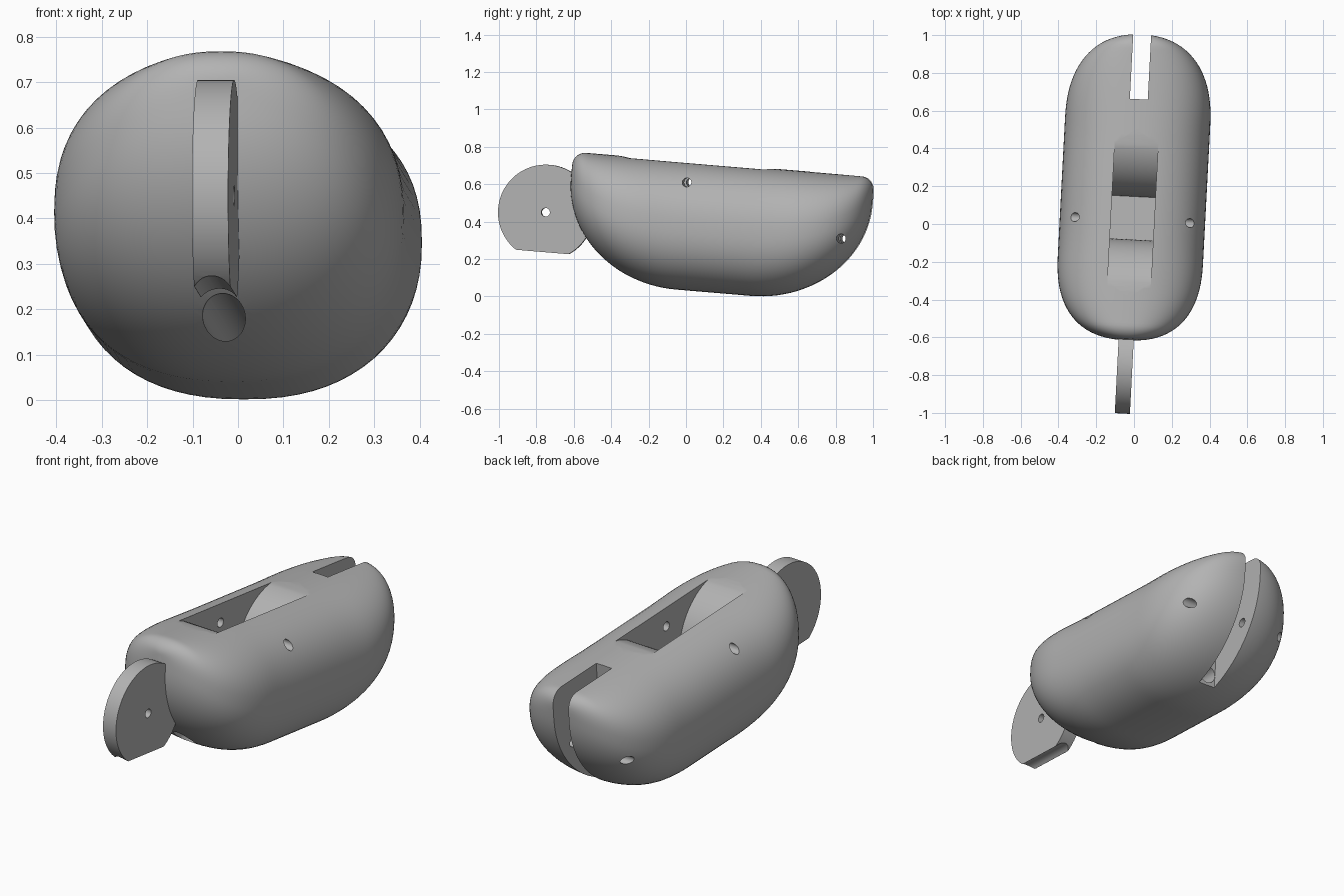
import bpy, bmesh
from math import sin, cos, pi, radians, copysign
from mathutils import Matrix

if "Cube" in bpy.data.objects:
    bpy.data.objects.remove(bpy.data.objects["Cube"])

grey = bpy.data.materials.new("plain grey")
grey.use_nodes = True
grey.diffuse_color = (0.45, 0.45, 0.45, 1)
grey.node_tree.nodes["Principled BSDF"].inputs["Base Color"].default_value = grey.diffuse_color

# Shared placement: the long axis is yawed and pitched a little
PLACE = (Matrix.Translation((0, 0.175, 0.362))
         @ Matrix.Rotation(radians(-3), 4, 'Z') @ Matrix.Rotation(radians(-4.8), 4, 'X'))

HALF_LEN, HALF_W, TOP, BOTTOM = 0.81, 0.385, 0.345, -0.343


def loft(name, rings):
    """Skin closed rings of points and cap both ends."""
    bm = bmesh.new()
    loops = [[bm.verts.new(p) for p in ring] for ring in rings]
    n = len(loops[0])
    for a, b in zip(loops, loops[1:]):
        for i in range(n):
            bm.faces.new((a[i], a[(i + 1) % n], b[(i + 1) % n], b[i]))
    bm.faces.new(loops[0])
    bm.faces.new(loops[-1])
    bmesh.ops.recalc_face_normals(bm, faces=bm.faces)
    mesh = bpy.data.meshes.new(name)
    bm.to_mesh(mesh)
    bm.free()
    mesh.materials.append(grey)
    obj = bpy.data.objects.new(name, mesh)
    bpy.context.collection.objects.link(obj)
    obj.matrix_world = PLACE
    return obj


def prism(name, profile, half):
    """Extrude a (length, height) profile across the width."""
    return loft(name, [[(x, y, z) for y, z in profile] for x in (-half, half)])


def circle(cy, cz, r, n=32):
    return [(cy + r * cos(2 * pi * i / n), cz + r * sin(2 * pi * i / n)) for i in range(n)]


def cut(obj, cutters):
    for c in cutters:
        mod = obj.modifiers.new("cut", 'BOOLEAN')
        mod.operation, mod.solver, mod.object = 'DIFFERENCE', 'EXACT', c
    bpy.context.view_layer.update()
    mesh = bpy.data.meshes.new_from_object(obj.evaluated_get(bpy.context.evaluated_depsgraph_get()))
    obj.modifiers.clear()
    obj.data = mesh


def body_ring(u, n=72):
    """Rounded cross-section at position u along the length."""
    a = abs(u)
    k = max(0, (a - 0.36) / (HALF_LEN - 0.36))
    width = HALF_W * (1 - k ** 2.4) ** (1 / 2.4)
    k = max(0, (a - 0.2) / (HALF_LEN - 0.2))
    low = BOTTOM + 0.545 * (1 - (1 - k * k) ** 0.5)
    k = max(0, (a - HALF_LEN + 0.07) / 0.07)
    high = TOP - 0.07 * (1 - (1 - k * k) ** 0.5)
    mid, half = (high + low) / 2, (high - low) / 2
    ring = []
    for i in range(n):
        c, s = cos(2 * pi * i / n), sin(2 * pi * i / n)
        ring.append((width * copysign(abs(c) ** (2 / 2.3), c), u,
                     mid + half * copysign(abs(s) ** (2 / 2.3), s)))
    return ring


# Body shell
steps = 64
body = loft("body", [body_ring(-HALF_LEN * cos(0.015 + (pi - 0.03) * i / steps))
                     for i in range(steps + 1)])

# Front disc with a flat lower edge
disc = prism("front_disc", [(y, max(z, -0.2025)) for y, z in circle(-0.929, 0.01, 0.255, 96)], 0.04)

# Top pocket with two convex ramps
r, mid, flat = 0.327, -0.146, 0.115
ramp = [(flat + r - r * sin(pi / 2 * i / 20), TOP - r + r * cos(pi / 2 * i / 20)) for i in range(21)]
pocket = prism("pocket_cutter",
               [(mid + flat + r, 0.5)] + [(mid + y, z) for y, z in ramp]
               + [(mid - y, z) for y, z in reversed(ramp)] + [(mid - flat - r, 0.5)], 0.115)

# Rear slot, cross pin holes and lengthwise bore
slot = prism("slot_cutter", [(0.459, -0.6), (1.2, -0.6), (1.2, 0.6), (0.459, 0.6)], 0.0475)
pocket_pin = prism("pocket_pin_cutter", circle(-0.175, 0.234, 0.024), 0.6)
slot_pin = prism("slot_pin_cutter", circle(0.672, 0.004, 0.024), 0.6)
disc_pin = prism("disc_pin_cutter", circle(-0.929, 0.01, 0.023), 0.3)
bore = loft("bore_cutter", [[(x, y, z) for x, z in circle(0, -0.228, 0.047, 40)] for y in (-1.4, 0.55)])

cut(body, [pocket, slot, pocket_pin, slot_pin, bore])
cut(disc, [disc_pin, bore])
for helper in (pocket, slot, pocket_pin, slot_pin, disc_pin, bore):
    bpy.data.objects.remove(helper)

# Smooth curved faces, keep cut edges crisp
bpy.ops.object.select_all(action='DESELECT')
for obj in (body, disc):
    obj.select_set(True)
bpy.context.view_layer.objects.active = body
bpy.ops.object.shade_smooth_by_angle(angle=radians(30))
